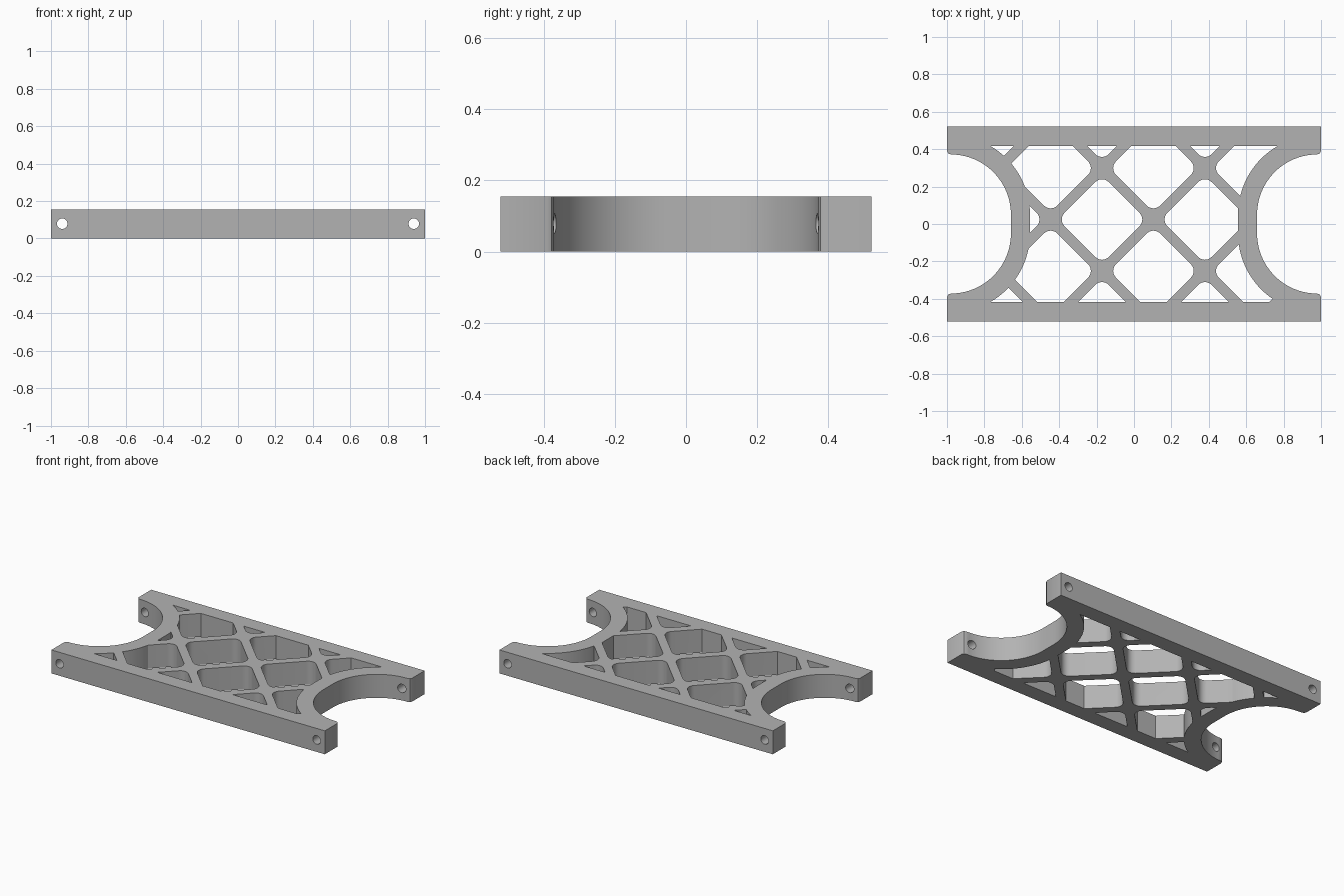
import bpy, bmesh, math
from mathutils import Vector

cube = bpy.data.objects.get("Cube")
if cube:
    bpy.data.objects.remove(cube)

HEIGHT = 0.155
HALF_X, HALF_Y = 1.0, 0.521
RAIL_INNER = 0.417      # inner edge of the side rails
BITE_R, RIM = 0.322, 0.102
BITE_X, BITE_Y = 0.98, 0.05
PITCH = 0.275           # half the lattice spacing
CELL = 0.236            # half diagonal of a lattice opening
FILLET = 0.05

grey = bpy.data.materials.new("Plain grey")
grey.use_nodes = True
COLOUR = (0.45, 0.45, 0.45, 1)
grey.diffuse_color = COLOUR
grey.node_tree.nodes["Principled BSDF"].inputs["Base Color"].default_value = COLOUR


def prisms(name, outlines, z0, z1):
    """Extrude closed xy outlines into one mesh object."""
    bm = bmesh.new()
    for outline in outlines:
        face = bm.faces.new([bm.verts.new((x, y, z0)) for x, y in outline])
        ext = bmesh.ops.extrude_face_region(bm, geom=[face])
        verts = [v for v in ext["geom"] if isinstance(v, bmesh.types.BMVert)]
        bmesh.ops.translate(bm, verts=verts, vec=(0, 0, z1 - z0))
    bmesh.ops.recalc_face_normals(bm, faces=bm.faces)
    mesh = bpy.data.meshes.new(name)
    bm.to_mesh(mesh)
    bm.free()
    obj = bpy.data.objects.new(name, mesh)
    bpy.context.collection.objects.link(obj)
    mesh.materials.append(grey)
    return obj


def boolean(target, tool, operation="DIFFERENCE"):
    """Apply a boolean and discard the tool."""
    bpy.context.view_layer.objects.active = target
    mod = target.modifiers.new("cut", "BOOLEAN")
    mod.operation, mod.object, mod.solver = operation, tool, "EXACT"
    bpy.ops.object.modifier_apply(modifier=mod.name)
    bpy.data.objects.remove(tool)


def rect(hx, hy):
    return [(-hx, -hy), (hx, -hy), (hx, hy), (-hx, hy)]


def bite(side, radius, tip):
    """Rounded end recess; tip flares the mouth to round the rail corner."""
    half = [(1.1, BITE_Y + radius + tip), (1.0, BITE_Y + radius + tip),
            (0.994, BITE_Y + radius + tip * 0.35)]
    for i in range(25):
        a = math.pi / 2 * (1 + i / 24)
        half.append((BITE_X + radius * math.cos(a), BITE_Y + radius * math.sin(a)))
    full = half + [(x, -y) for x, y in reversed(half)]
    return [(side * x, y) for x, y in full]


def diamond(cx, cy):
    """Lattice opening with filleted corners."""
    pts = []
    inner = CELL - FILLET * math.sqrt(2)
    for k in range(4):
        a = k * math.pi / 2
        for s in range(-4, 5):
            b = a + s * math.pi / 16
            pts.append((cx + inner * math.cos(a) + FILLET * math.cos(b),
                        cy + inner * math.sin(a) + FILLET * math.sin(b)))
    return pts


# Slab with a rounded recess at each end
frame = prisms("lattice_frame", [rect(HALF_X, HALF_Y)], 0, HEIGHT)
boolean(frame, prisms("end_recesses", [bite(s, BITE_R, 0.018) for s in (-1, 1)], -0.1, 0.3))

# Open window between the rails and the recess rims
window = prisms("window", [rect(0.85, RAIL_INNER)], -0.1, 0.3)
boolean(window, prisms("rims", [bite(s, BITE_R + RIM, 0.01) for s in (-1, 1)], -0.2, 0.4))

# Diagonal lattice: keep only the diamond openings within the window
cells = [diamond(-0.171 + PITCH * i, 0.024 + PITCH * j)
         for i in range(-4, 6) for j in range(-2, 3) if (i + j) % 2 == 0]
boolean(window, prisms("cells", cells, -0.05, 0.25), "INTERSECT")
boolean(frame, window)

# Pin holes across both rails
for x in (-0.94, 0.94):
    bpy.ops.mesh.primitive_cylinder_add(vertices=24, radius=0.028, depth=1.4,
                                        location=(x, 0, 0.079),
                                        rotation=(math.pi / 2, 0, 0))
    boolean(frame, bpy.context.object)

bpy.ops.object.select_all(action="DESELECT")
frame.select_set(True)
bpy.context.view_layer.objects.active = frame
bpy.ops.object.shade_smooth_by_angle(angle=math.radians(30))
